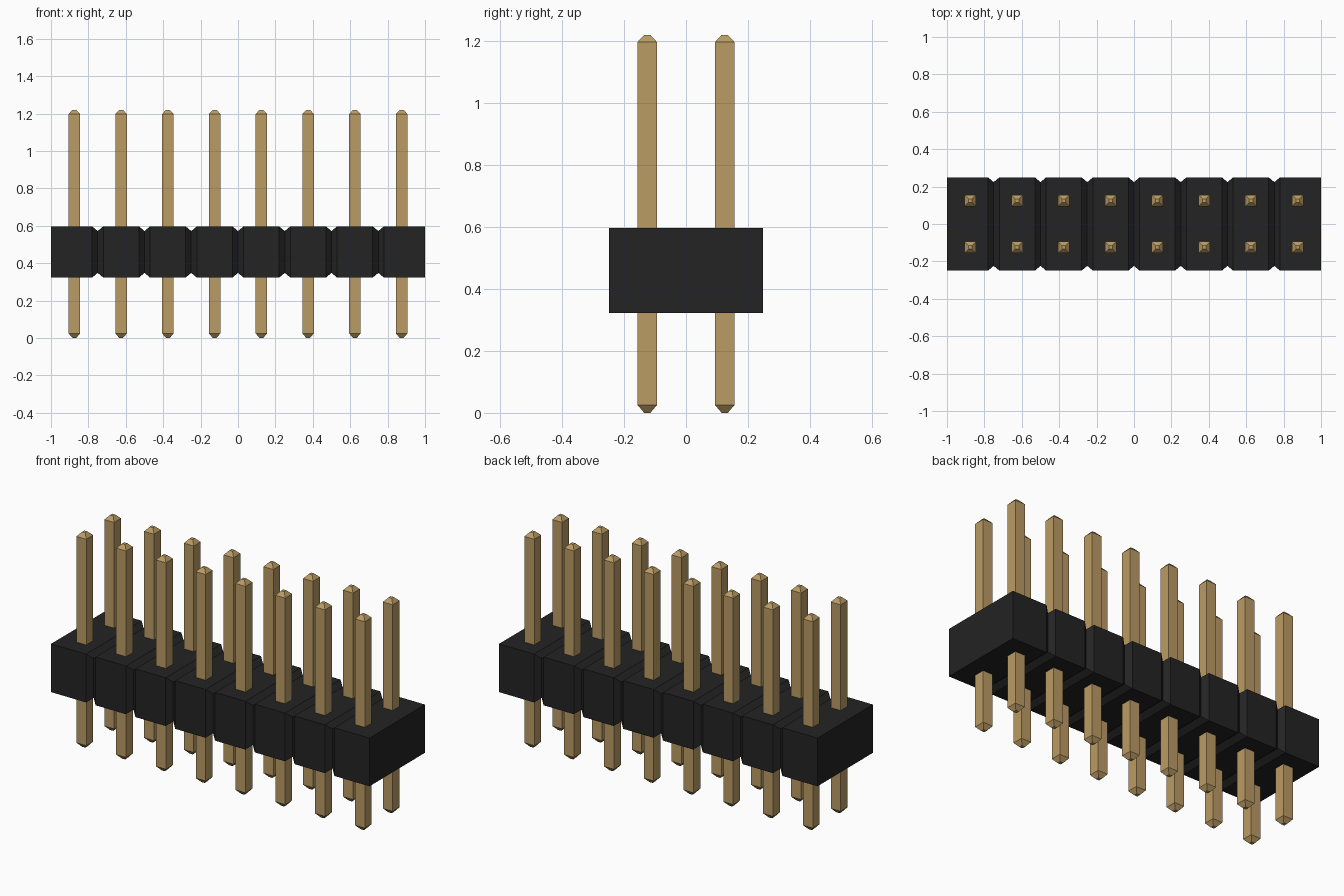
import bpy, bmesh

if "Cube" in bpy.data.objects:
    bpy.data.objects.remove(bpy.data.objects["Cube"])

PITCH, COUNT = 0.25, 8


def material(name, color):
    m = bpy.data.materials.new(name)
    m.diffuse_color = (*color, 1)
    m.use_nodes = True
    m.node_tree.nodes["Principled BSDF"].inputs["Base Color"].default_value = m.diffuse_color
    return m


black = material("black plastic", (0.017, 0.017, 0.017))
gold = material("dull gold", (0.50, 0.335, 0.13))


def loft(name, sections, mat, location=(0, 0, 0)):
    """Skin a closed solid through a list of four-cornered sections."""
    bm = bmesh.new()
    rings = [[bm.verts.new(p) for p in s] for s in sections]
    for a, b in zip(rings, rings[1:]):
        for i in range(4):
            j = (i + 1) % 4
            bm.faces.new((a[i], a[j], b[j], b[i]))
    bm.faces.new(rings[0])
    bm.faces.new(rings[-1])
    bmesh.ops.recalc_face_normals(bm, faces=bm.faces)
    mesh = bpy.data.meshes.new(name)
    bm.to_mesh(mesh)
    bm.free()
    mesh.materials.append(mat)
    obj = bpy.data.objects.new(name, mesh)
    obj.location = location
    bpy.context.collection.objects.link(obj)
    return obj


# Housing: a bar with V grooves running all round between the cells
def body_section(x, inset):
    y, z0, z1 = 0.249 - inset, 0.323 + inset, 0.597 - inset
    return [(x, -y, z0), (x, y, z0), (x, y, z1), (x, -y, z1)]


GROOVE_HALF, GROOVE_DEPTH = 0.03, 0.025
sections = [body_section(-1, 0)]
for i in range(1, COUNT):
    x = -1 + i * PITCH
    sections += [body_section(x - GROOVE_HALF, 0),
                 body_section(x, GROOVE_DEPTH),
                 body_section(x + GROOVE_HALF, 0)]
sections.append(body_section(1, 0))
loft("housing", sections, black)


# Pins: square posts with blunt tapered tips, in two rows
def pin_section(z, r):
    return [(-r, -r, z), (r, -r, z), (r, r, z), (-r, r, z)]


pin_profile = [(0, 0.01), (0.025, 0.031), (1.197, 0.031), (1.22, 0.01)]
for row, y in (("front", -PITCH / 2), ("back", PITCH / 2)):
    for i in range(COUNT):
        x = -1 + (i + 0.5) * PITCH
        loft(f"{row}_pin_{i + 1}", [pin_section(z, r) for z, r in pin_profile],
             gold, (x, y, 0))
